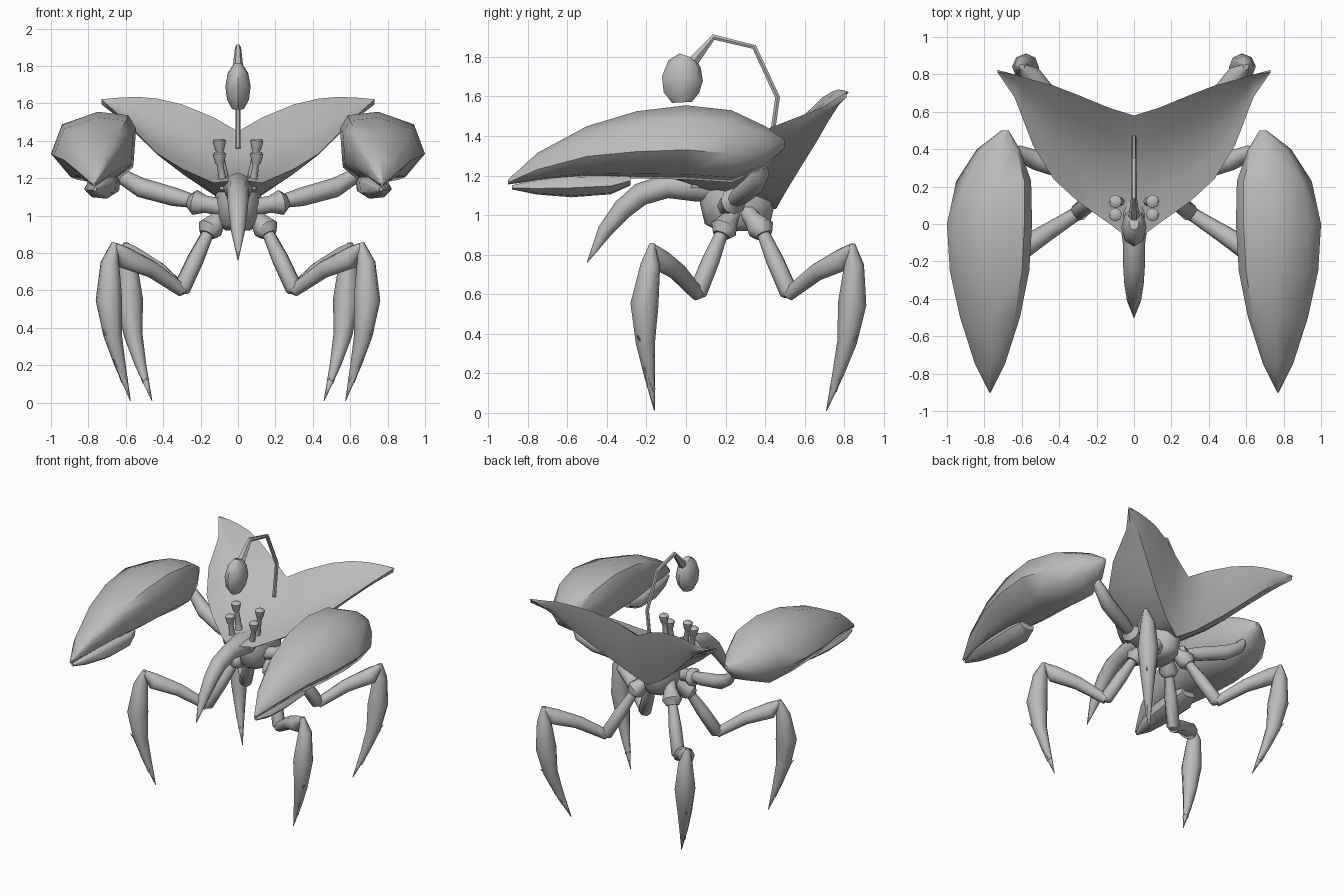
import bpy, bmesh, math
from mathutils import Vector

cube = bpy.data.objects.get("Cube")
if cube:
    bpy.data.objects.remove(cube, do_unlink=True)

grey = bpy.data.materials.new("plain_grey")
grey.use_nodes = True
COLOUR = (0.5, 0.5, 0.5, 1)
grey.diffuse_color = COLOUR
grey.node_tree.nodes["Principled BSDF"].inputs["Base Color"].default_value = COLOUR


def loft(name, rings, mirror=False, caps=(True, True), angle=50):
    """Skin a row of equal closed rings, mirrored across the middle if wanted."""
    bm = bmesh.new()
    rows = [[bm.verts.new(p) for p in ring] for ring in rings]
    n = len(rows[0])
    for a, b in zip(rows, rows[1:]):
        for i in range(n):
            j = (i + 1) % n
            bm.faces.new((a[i], a[j], b[j], b[i]))
    for row, cap in ((rows[0], caps[0]), (rows[-1], caps[1])):
        if cap:
            bm.faces.new(row)
    bmesh.ops.remove_doubles(bm, verts=bm.verts, dist=0.0005)
    bmesh.ops.recalc_face_normals(bm, faces=bm.faces)
    mesh = bpy.data.meshes.new(name)
    bm.to_mesh(mesh)
    bm.free()
    mesh.materials.append(grey)
    obj = bpy.data.objects.new(name, mesh)
    bpy.context.collection.objects.link(obj)
    if mirror:
        obj.modifiers.new("Mirror", "MIRROR").use_clip = True
    bpy.ops.object.select_all(action="DESELECT")
    obj.select_set(True)
    bpy.context.view_layer.objects.active = obj
    bpy.ops.object.shade_smooth_by_angle(angle=math.radians(angle))


def limb(name, path, radii, side=(1, 0, 0), flat=1.0, sides=8, mirror=False):
    """Tapered tube along a path; flat scales its width along side."""
    pts = [Vector(p) for p in path]
    s = Vector(side)
    rings = []
    for i, (p, r) in enumerate(zip(pts, radii)):
        t = (pts[min(i + 1, len(pts) - 1)] - pts[max(i - 1, 0)]).normalized()
        s = (s - t * s.dot(t)).normalized()
        u = t.cross(s)
        turn = [2 * math.pi * k / sides for k in range(sides)]
        rings.append([p + s * (r * flat * math.cos(a)) + u * (r * math.sin(a)) for a in turn])
    loft(name, rings, mirror)


# Shell: half sections across the wing, front edge, back edge and underside keel
wing = [  # x, front y z, back y z, keel y z
    (0.00, -0.10, 1.19, 0.58, 1.45, 0.455, 1.03),
    (0.13, 0.00, 1.175, 0.62, 1.525, 0.50, 1.11),
    (0.30, 0.12, 1.25, 0.69, 1.595, 0.585, 1.25),
    (0.43, 0.24, 1.33, 0.74, 1.625, 0.66, 1.37),
    (0.54, 0.42, 1.44, 0.77, 1.635, 0.72, 1.475),
    (0.64, 0.68, 1.54, 0.80, 1.63, 0.775, 1.56),
    (0.73, 0.81, 1.62, 0.812, 1.622, 0.812, 1.618),
]
rings = []
for x, fy, fz, by, bz, ky, kz in wing:
    front, back, keel = Vector((x, fy, fz)), Vector((x, by, bz)), Vector((x, ky, kz))
    dip = Vector((0, 0.35, -1)) * (back - front).length * 0.09
    ring = [front]
    ring += [front.lerp(back, t) + dip * math.sin(math.pi * t) for t in (0.25, 0.5, 0.75)]
    ring += [back, back.lerp(keel, 0.5) + Vector((0, 0.012, 0)), keel]
    ring += [keel.lerp(front, 0.5) - Vector((0, 0, 0.025))]
    rings.append(ring)
loft("shell", rings, mirror=True, caps=(False, True), angle=45)

# Body under the shell, and the curved beak
limb("body",
     [(0, 0.26, 0.92), (0, 0.26, 0.955), (0, 0.26, 1.06), (0, 0.26, 1.14), (0, 0.26, 1.2)],
     [0.1, 0.165, 0.19, 0.18, 0.15], flat=0.66, sides=12)
limb("beak",
     [(0, 0.2, 1.14), (0, 0.04, 1.15), (0, -0.1, 1.145), (0, -0.23, 1.105),
      (0, -0.32, 1.03), (0, -0.41, 0.92), (0, -0.5, 0.76)],
     [0.08, 0.08, 0.06, 0.058, 0.052, 0.038, 0.002])

# Hanging lure on its stalk
limb("lure_stalk",
     [(0, 0.43, 1.36), (0, 0.463, 1.595), (0, 0.345, 1.85), (0, 0.14, 1.9), (0, 0.04, 1.78)],
     [0.014, 0.014, 0.014, 0.016, 0.03], sides=6)
limb("lure_bulb",
     [(0, 0.005, 1.805), (0, -0.008, 1.765), (0, -0.018, 1.69), (0, -0.023, 1.62), (0, -0.02, 1.57)],
     [0.04, 0.083, 0.104, 0.09, 0.05], flat=0.65)

# Two eye stalks on each side
for label, y, top in (("front", 0.05, 1.34), ("rear", 0.12, 1.41)):
    limb(label + "_eye_stalk",
         [(0.075, y, top - 0.2), (0.095, y, top - 0.07), (0.098, y, top - 0.06),
          (0.1, y, top - 0.01), (0.1, y, top)],
         [0.024, 0.017, 0.024, 0.036, 0.026], mirror=True)

# Claw arms
limb("arm_joint", [(0.06, 0.2, 1.04), (0.17, 0.22, 1.06), (0.23, 0.24, 1.07), (0.26, 0.25, 1.08)],
     [0.05, 0.045, 0.068, 0.04], side=(0, 0, 1), mirror=True)
limb("arm", [(0.23, 0.24, 1.075), (0.34, 0.28, 1.1), (0.52, 0.34, 1.15), (0.62, 0.38, 1.21), (0.67, 0.38, 1.29)],
     [0.035, 0.05, 0.053, 0.042, 0.02], side=(0, 0, 1), mirror=True)

# Claws: one unit outline stretched to each section
outline = [(0.03, 0.25), (0, 0.76), (0.09, 0.95), (0.45, 1), (0.87, 0.82),
           (1, 0.4), (0.77, 0.07), (0.3, 0)]
upper = [  # y, inner x, outer x, bottom z, top z
    (0.50, 0.67, 0.71, 1.34, 1.38),
    (0.40, 0.61, 0.84, 1.24, 1.45),
    (0.23, 0.55, 0.95, 1.165, 1.53),
    (0.00, 0.545, 1.0, 1.18, 1.555),
    (-0.25, 0.56, 0.985, 1.185, 1.525),
    (-0.50, 0.61, 0.93, 1.195, 1.45),
    (-0.75, 0.69, 0.85, 1.175, 1.315),
    (-0.90, 0.765, 0.775, 1.155, 1.18),
]
lower = [
    (-0.28, 0.66, 0.78, 1.15, 1.21),
    (-0.38, 0.63, 0.82, 1.105, 1.21),
    (-0.58, 0.65, 0.82, 1.09, 1.21),
    (-0.76, 0.70, 0.81, 1.105, 1.18),
    (-0.88, 0.755, 0.775, 1.13, 1.15),
]
for name, rows in (("claw", upper), ("claw_lower_jaw", lower)):
    loft(name, [[(xi + u * (xo - xi), y, zb + v * (zt - zb)) for u, v in outline]
                for y, xi, xo, zb, zt in rows], mirror=True)

# Walking legs: hip, thigh, rising segment, blade-like shin and barbs
legs = {
    "front": ((0.15, 0.19, 0.93), (0.30, 0.06, 0.61), (0.66, -0.17, 0.84),
              [(0.685, -0.18, 0.75), (0.69, -0.21, 0.55), (0.67, -0.205, 0.36),
               (0.63, -0.185, 0.2), (0.575, -0.16, 0.01)]),
    "back": ((0.15, 0.38, 0.93), (0.30, 0.52, 0.61), (0.60, 0.84, 0.84),
             [(0.59, 0.85, 0.75), (0.58, 0.84, 0.55), (0.56, 0.815, 0.36),
              (0.52, 0.77, 0.2), (0.46, 0.71, 0.01)]),
}
for label, (hip, knee, peak, shin) in legs.items():
    h, k, p = Vector(hip), Vector(knee), Vector(peak)
    across = (p - h).cross(Vector((0, 0, 1)))
    root = Vector((0.04, 0.27, 1.06))
    limb(label + "_hip", [root, root.lerp(h, 0.6), h, h.lerp(k, 0.1)],
         [0.05, 0.045, 0.07, 0.045], side=across, mirror=True)
    limb(label + "_thigh", [h, h.lerp(k, 0.5), k, k.lerp(p, 0.06) - Vector((0, 0, 0.02))],
         [0.03, 0.045, 0.047, 0.025], side=across, mirror=True)
    limb(label + "_leg", [k - Vector((0, 0, 0.01)), k.lerp(p, 0.45), k.lerp(p, 0.85) - Vector((0, 0, 0.03)), p],
         [0.036, 0.047, 0.06, 0.02], side=across, mirror=True)
    limb(label + "_shin", [p + Vector((0, 0, 0.015))] + shin,
         [0.015, 0.05, 0.072, 0.05, 0.03, 0.002], side=across, mirror=True)
    out = Vector((p.x - h.x, p.y - h.y, 0)).normalized()
    for i, size in ((2, 0.07), (3, 0.045)):
        s = Vector(shin[i])
        limb(label + "_barb", [s.lerp(Vector(shin[i + 1]), 0.45), s + out * size + Vector((0, 0, 0.03))],
             [0.022, 0.002], side=across, sides=5, mirror=True)
